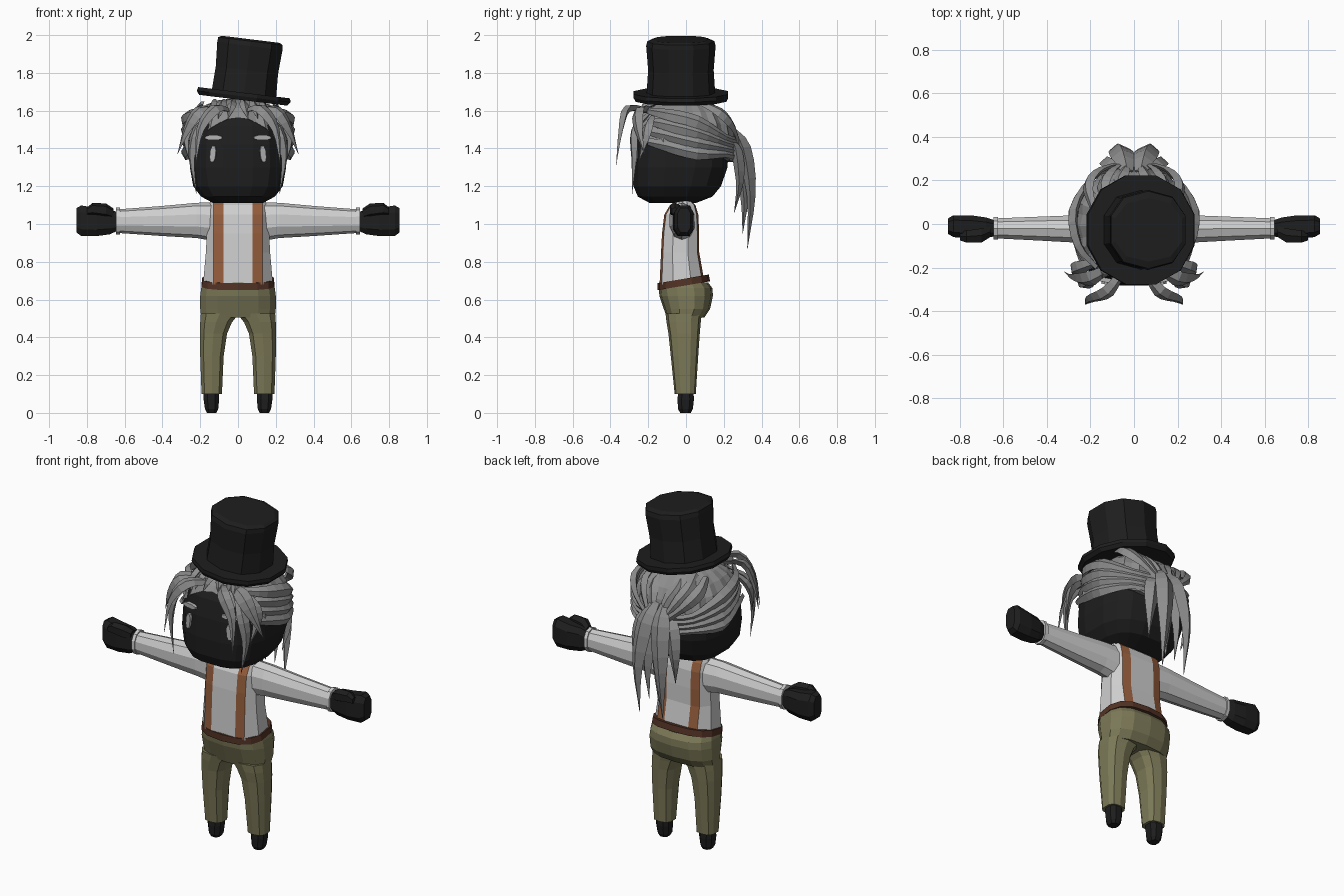
import bpy, math
from mathutils import Vector, Matrix

cube = bpy.data.objects.get("Cube")
if cube:
    bpy.data.objects.remove(cube)


def material(name, r, g, b):
    m = bpy.data.materials.new(name)
    m.use_nodes = True
    m.diffuse_color = (r, g, b, 1)
    m.node_tree.nodes["Principled BSDF"].inputs["Base Color"].default_value = (r, g, b, 1)
    return m


BLACK = material("soft black", 0.013, 0.013, 0.013)
HAIR = material("grey hair", 0.27, 0.27, 0.27)
BROW = material("pale grey", 0.45, 0.45, 0.45)
SHIRT = material("off white", 0.62, 0.62, 0.62)
STRAP = material("tan leather", 0.3, 0.11, 0.045)
BELT = material("dark leather", 0.085, 0.032, 0.018)
PANTS = material("olive cloth", 0.2, 0.19, 0.095)


def make(name, verts, faces, mats, mirror=False, rule=None):
    mesh = bpy.data.meshes.new(name)
    mesh.from_pydata([tuple(v) for v in verts], [], faces)
    for m in mats:
        mesh.materials.append(m)
    if rule:
        for p in mesh.polygons:
            p.material_index = rule(p.index)
    ob = bpy.data.objects.new(name, mesh)
    bpy.context.collection.objects.link(ob)
    if mirror:
        ob.modifiers.new("Mirror", "MIRROR").use_mirror_merge = False
    return ob


def skin(rings, cap=True):
    """Quads between equal closed rings, with end caps."""
    n = len(rings[0])
    faces = [(k * n + i, k * n + (i + 1) % n, (k + 1) * n + (i + 1) % n, (k + 1) * n + i)
             for k in range(len(rings) - 1) for i in range(n)]
    if cap:
        faces += [tuple(reversed(range(n))), tuple(range((len(rings) - 1) * n, len(rings) * n))]
    return [v for r in rings for v in r], faces


def spow(v, e):
    return math.copysign(abs(v) ** e, v)


def loft(name, rings, mat, sides=12, p=2.5, axis="Z", tilt=0, mirror=False):
    """Rings are (position, low a, high a, low b, high b) across the axis."""
    e = 2 / p
    fit = math.cos(math.pi / sides) ** e
    out = []
    for pos, a0, a1, b0, b1 in rings:
        ring = []
        for i in range(sides):
            t = (i + 0.5) * math.tau / sides
            a = (a0 + a1) / 2 + (a1 - a0) / 2 * spow(math.cos(t), e) / fit
            b = (b0 + b1) / 2 + (b1 - b0) / 2 * spow(math.sin(t), e) / fit
            ring.append(Vector((a, b, pos + tilt * b) if axis == "Z" else (pos, a, b)))
        out.append(ring)
    return make(name, *skin(out), [mat], mirror)


# Shirt with braces painted on the matching faces
rings = []
for z, hw, yf, yb in [(.68, .185, -.14, .10), (.85, .17, -.132, .07), (.95, .165, -.127, .07),
                      (1.05, .165, -.115, .065), (1.1, .15, -.085, .05), (1.13, .145, -.04, .02)]:
    d = yb - yf
    half = [(.078, yf), (.13, yf + .05 * d), (hw, yf + .3 * d),
            (hw, yb - .3 * d), (.13, yb - .05 * d), (.078, yb)]
    rings.append([Vector((x, y, z)) for x, y in half] + [Vector((-x, y, z)) for x, y in reversed(half)])
verts, faces = skin(rings, cap=False)
side_count, top = len(faces), len(verts) - 12
for quad in [(0, 1, 4, 5), (6, 7, 10, 11), (1, 2, 3, 4), (7, 8, 9, 10), (0, 5, 6, 11)]:
    faces.append(tuple(top + i for i in quad))
make("shirt_body", verts, faces, [SHIRT, STRAP],
     rule=lambda i: int(i % 12 in (0, 4, 6, 10)) if i < side_count else int(i < side_count + 2))

# Sleeves, cuffs and mitten hands
loft("sleeves", [(.13, -.085, .045, .915, 1.11), (.22, -.088, .042, .93, 1.108), (.4, -.078, .035, .94, 1.092),
                 (.63, -.066, .026, .955, 1.075)], SHIRT, 10, 2.2, "X", mirror=True)
loft("cuffs", [(.625, -.072, .032, .948, 1.083), (.645, -.072, .032, .948, 1.083)],
     SHIRT, 10, 2.2, "X", mirror=True)
loft("hands", [(.635, -.055, .015, .965, 1.06), (.68, -.065, .03, .945, 1.08), (.75, -.068, .04, .936, 1.085),
               (.83, -.06, .04, .936, 1.098), (.855, -.045, .025, .955, 1.085)], BLACK, 8, 3, "X", mirror=True)
loft("thumbs", [(.66, -.06, -.01, 1.03, 1.08), (.7, -.085, -.02, 1.04, 1.105), (.77, -.085, -.03, 1.05, 1.108),
                (.8, -.075, -.04, 1.05, 1.085)], BLACK, 6, 2.5, "X", mirror=True)

# Trousers, belt and shoes
loft("trouser_hips", [(.505, -.195, .195, -.1, .095), (.55, -.2, .2, -.115, .125), (.62, -.2, .2, -.138, .14),
                      (.66, -.195, .195, -.142, .137), (.69, -.187, .187, -.14, .115)], PANTS, 14, 2.6)
loft("trouser_legs", [(.1, .085, .193, -.058, .05), (.3, .076, .2, -.078, .062), (.42, .058, .202, -.09, .07),
                      (.48, .032, .2, -.1, .075), (.525, -.005, .197, -.105, .08)], PANTS, 10, 2.8, mirror=True)
loft("belt", [(.675, -.193, .193, -.148, .125), (.712, -.19, .19, -.147, .118)], BELT, 14, 2.6, tilt=.17)
loft("shoes", [(0, .115, .165, -.03, .025), (.02, .105, .175, -.042, .036), (.07, .1, .182, -.045, .042),
               (.11, .1, .182, -.042, .04)], BLACK, 8, 2.5, mirror=True)

# Head and neck
loft("neck", [(1.08, -.06, .06, -.07, .04), (1.16, -.06, .06, -.07, .04)], BLACK, 8)
loft("head", [(1.11, -.13, .13, -.19, .05), (1.145, -.195, .195, -.255, .14), (1.2, -.237, .237, -.278, .185),
              (1.3, -.255, .255, -.282, .22), (1.42, -.25, .25, -.275, .225), (1.52, -.235, .235, -.25, .21),
              (1.6, -.19, .19, -.2, .16), (1.65, -.1, .1, -.1, .08)], BLACK, 16, 2.8)


def plate(name, centre, size, roll):
    """Thin face marking, turned to follow the curve of the face."""
    m = Matrix.Translation(centre) @ Matrix.Rotation(.2, 4, "Z") @ Matrix.Rotation(roll, 4, "Y")
    x, y, z = (s / 2 for s in size)
    rings = [[m @ Vector((a * x, s * y, b * z))
              for a, b in ((-1, -.5), (-.5, -1), (.5, -1), (1, -.5), (1, .5), (.5, 1), (-.5, 1), (-1, .5))]
             for s in (1, -1)]
    make(name, *skin(rings), [BROW], mirror=True)


plate("eyes", (.132, -.267, 1.37), (.03, .02, .085), -.1)
plate("eyebrows", (.128, -.258, 1.457), (.09, .02, .026), 0)

# Hair cap with ridged strands and a hem that drops from the forehead to the nape
COUNT, LEVELS, e = 36, 7, .8
rings = []
for k in range(-1, LEVELS):
    ring = []
    for j in range(COUNT):
        t = j * math.tau / COUNT
        s = math.sin(t)
        hem = .02 + .55 * max(0, -s) ** 4 - .22 * max(0, s) ** 2
        phi = hem + (1.5 - hem) * max(k, 0) / (LEVELS - 1)
        r = spow(math.cos(phi), e) * (.975 if j % 2 else 1.02) * (.9 if k < 0 else 1)
        ring.append(Vector((.272 * r * spow(math.cos(t), .85), -.01 + .267 * r * spow(s, .85),
                            1.4 + .265 * spow(math.sin(phi), e))))
    rings.append(ring)
make("hair_cap", *skin(rings), [HAIR])


def lock(name, path, width, thick=.02, out=None, tip=.03):
    """Tapered lock of hair swept through the path points, mirrored."""
    pts = [Vector(p) for p in path]
    ext = [2 * pts[0] - pts[1]] + pts + [2 * pts[-1] - pts[-2]]
    line = []
    for i in range(1, len(pts)):
        a, b, c, d = ext[i - 1:i + 3]
        for u in (0, .33, .67):
            line.append(.5 * (2 * b + (c - a) * u + (2 * a - 5 * b + 4 * c - d) * u ** 2
                              + (3 * b - a - 3 * c + d) * u ** 3))
    line.append(pts[-1])
    rings = []
    for i, p in enumerate(line):
        t = i / (len(line) - 1)
        tan = (line[min(i + 1, len(line) - 1)] - line[max(i - 1, 0)]).normalized()
        o = Vector(out) if out else Vector((p.x, p.y, max(0, p.z - 1.45)))
        side = tan.cross(o).normalized()
        o = side.cross(tan)
        f = max(tip, min(1, .5 + 1.5 * t) * min(1, 2 * (1 - t)))
        rings.append([p + side * width * f, p + o * thick * f, p - side * width * f, p - o * thick * f])
    make(name, *skin(rings), [HAIR], mirror=True)


# Front locks
lock("fringe_front", [(.04, -.2, 1.6), (.12, -.31, 1.61), (.2, -.345, 1.5), (.225, -.37, 1.31)], .035)
lock("fringe_side", [(.1, -.19, 1.6), (.2, -.25, 1.6), (.27, -.25, 1.5), (.32, -.22, 1.37)], .042)
lock("fringe_long", [(.13, -.2, 1.58), (.215, -.27, 1.5), (.245, -.275, 1.35), (.22, -.285, 1.16)], .032)
lock("fringe_short", [(.16, -.17, 1.58), (.25, -.2, 1.52), (.275, -.22, 1.44), (.255, -.25, 1.33)], .035)
for k in range(3):
    x = .025 + .05 * k
    lock("hairline_strand", [(x, -.12, 1.655), (x + .01, -.22, 1.62), (x + .03, -.25, 1.555)], .024, .018)

# Strands swept round the sides and over the crown into the tail
for k in range(4):
    z = 1.6 - .055 * k
    lock("side_strand", [(.17 + .02 * k, -.2, z), (.255, -.1, z - .02), (.278, .06, z - .06),
                         (.19, .21, 1.46 - .03 * k), (.05, .275, 1.44 - .03 * k)], .036, .022, tip=.5)
for k in range(3):
    x = .05 + .07 * k
    lock("crown_strand", [(x, .08, 1.64), (x + .02, .18, 1.59), (x * .8, .25, 1.51), (.03, .285, 1.4)],
         .035, .02, tip=.5)

# Tail
back = (.15, 1, 0)
lock("tail_main", [(.03, .24, 1.5), (.05, .31, 1.4), (.075, .345, 1.15), (.075, .325, .87)], .055, .035, back)
lock("tail_inner", [(.02, .23, 1.46), (.025, .28, 1.36), (.035, .31, 1.15), (.03, .3, .95)], .045, .035, back)
lock("tail_outer", [(.05, .23, 1.45), (.1, .27, 1.38), (.125, .285, 1.22), (.11, .255, 1.06)], .045, .03, back)

# Tilted top hat
hat = [loft("hat_brim", [(-.02, -.235, .235, -.24, .24), (0, -.25, .25, -.25, .25), (.02, -.245, .245, -.25, .25)],
            BLACK, 12, 2.1),
       loft("hat_crown", [(0, -.172, .172, -.175, .175), (.14, -.166, .166, -.166, .166),
                          (.27, -.174, .174, -.176, .176), (.295, -.172, .172, -.17, .17),
                          (.305, -.155, .155, -.14, .14)], BLACK, 10, 2.3)]
for part in hat:
    part.data.transform(Matrix.Translation((.03, -.027, 1.675)) @ Matrix.Rotation(math.radians(7), 4, "Y"))
